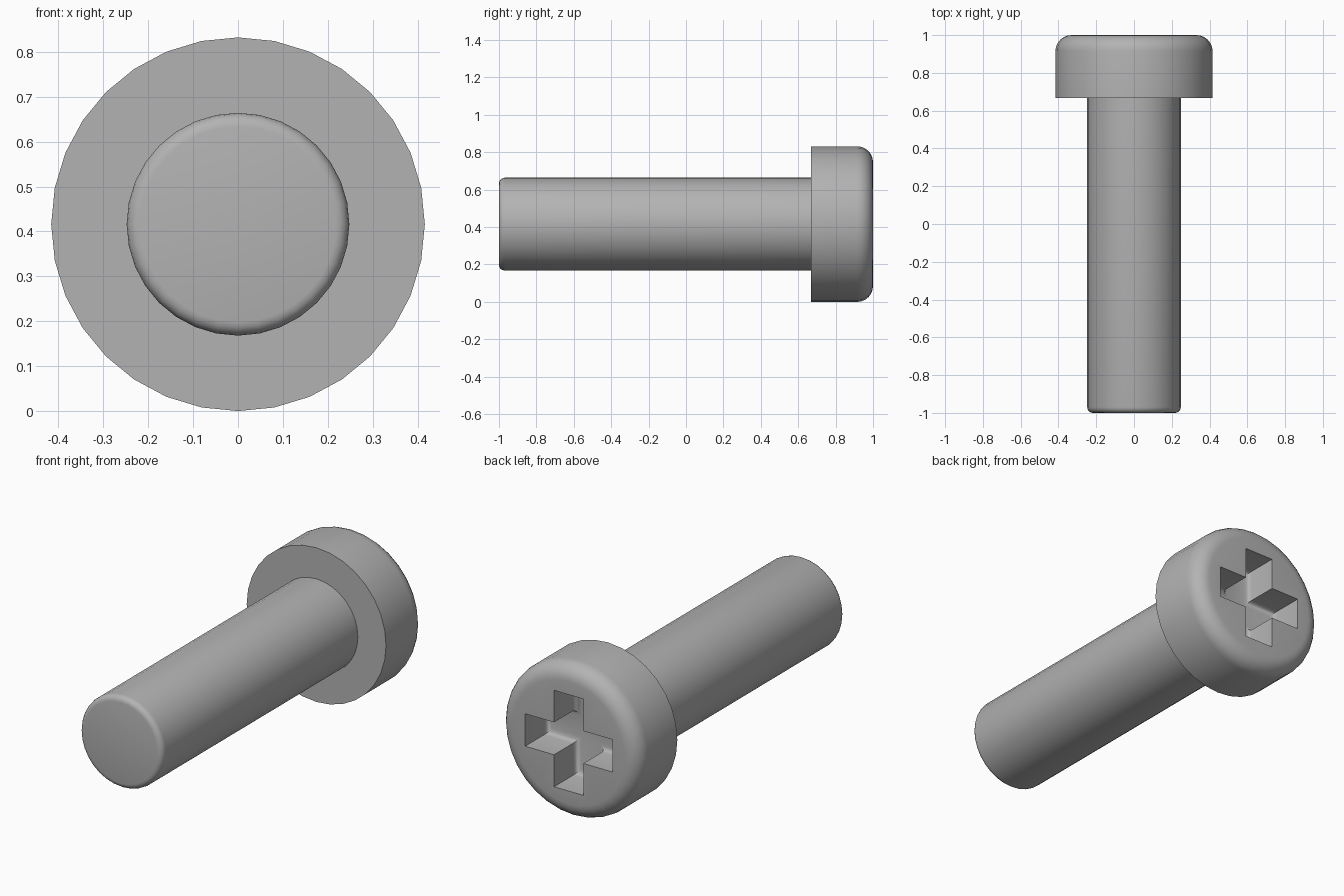
import bpy, bmesh, math
from mathutils import Vector

cube = bpy.data.objects.get("Cube")
if cube:
    bpy.data.objects.remove(cube, do_unlink=True)

AXIS_Z = 0.416
HEAD_R, SHAFT_R = 0.416, 0.248
SEAT_Y = 0.668
SIDES = 32

grey = bpy.data.materials.new("plain grey")
grey.use_nodes = True
colour = (0.45, 0.45, 0.45, 1)
grey.diffuse_color = colour
grey.node_tree.nodes["Principled BSDF"].inputs["Base Color"].default_value = colour


def make_object(name, bm):
    bmesh.ops.recalc_face_normals(bm, faces=bm.faces)
    mesh = bpy.data.meshes.new(name)
    bm.to_mesh(mesh)
    bm.free()
    mesh.materials.append(grey)
    obj = bpy.data.objects.new(name, mesh)
    bpy.context.collection.objects.link(obj)
    return obj


def activate(obj):
    bpy.ops.object.select_all(action='DESELECT')
    obj.select_set(True)
    bpy.context.view_layer.objects.active = obj


def rounded_corner(radius, y, size, direction, steps=6):
    """Quarter arc from the side wall to an end face, as (radius, y) points."""
    arc = [i * math.pi / 2 / steps for i in range(steps + 1)]
    return [(radius - size + size * math.cos(a),
             y + direction * size * (math.sin(a) - 1)) for a in arc]


def lathe(name, profile):
    """Turn a (radius, y) profile around the screw's long axis."""
    bm = bmesh.new()
    verts = [bm.verts.new((0, y, AXIS_Z + r)) for r, y in profile]
    edges = [bm.edges.new(pair) for pair in zip(verts, verts[1:])]
    bmesh.ops.spin(bm, geom=verts + edges, cent=(0, 0, AXIS_Z), axis=(0, 1, 0),
                   angle=math.tau, steps=SIDES, use_merge=True)
    bmesh.ops.remove_doubles(bm, verts=bm.verts, dist=0.0005)
    return make_object(name, bm)


# Shaft with a softly rounded tip, open where it meets the head
shaft = lathe("shaft", [(SHAFT_R, SEAT_Y)]
              + rounded_corner(SHAFT_R, -1, 0.03, -1, 4) + [(0, -1)])

# Head with a flat seat and a rounded outer rim
head = lathe("head", [(0, SEAT_Y), (HEAD_R, SEAT_Y)]
             + rounded_corner(HEAD_R, 1, 0.085, 1) + [(0, 1)])

# Cross-shaped cutter whose inner end is rounded
arm, half, depth = 0.0875, 0.26, 0.19
quarter = [(arm, arm), (arm, half), (-arm, half)]
outline = []
for turn in range(4):
    c, s = ((1, 0), (0, 1), (-1, 0), (0, -1))[turn]
    outline += [(x * c - z * s, x * s + z * c) for x, z in quarter]
bm = bmesh.new()
floor = bm.faces.new([bm.verts.new((x, 1 - depth, AXIS_Z + z)) for x, z in outline])
walls = bmesh.ops.extrude_face_region(bm, geom=[floor], use_keep_orig=True)
moved = [g for g in walls["geom"] if isinstance(g, bmesh.types.BMVert)]
bmesh.ops.translate(bm, verts=moved, vec=Vector((0, depth + 0.1, 0)))
rim = [e for e in bm.edges if all(v.co.y < 1 - depth + 0.001 for v in e.verts)]
bmesh.ops.bevel(bm, geom=rim, offset=0.03, segments=3, profile=0.5, affect='EDGES')
cutter = make_object("recess_cutter", bm)
cutter.hide_render = True

# Cut the cross recess into the head
cut = head.modifiers.new("cross_recess", 'BOOLEAN')
cut.operation = 'DIFFERENCE'
cut.solver = 'EXACT'
cut.object = cutter
activate(head)
bpy.ops.object.modifier_apply(modifier=cut.name)
bpy.data.objects.remove(cutter, do_unlink=True)

# Smooth the round surfaces, keep the hard edges
for part in (shaft, head):
    activate(part)
    bpy.ops.object.shade_smooth_by_angle(angle=math.radians(35))
